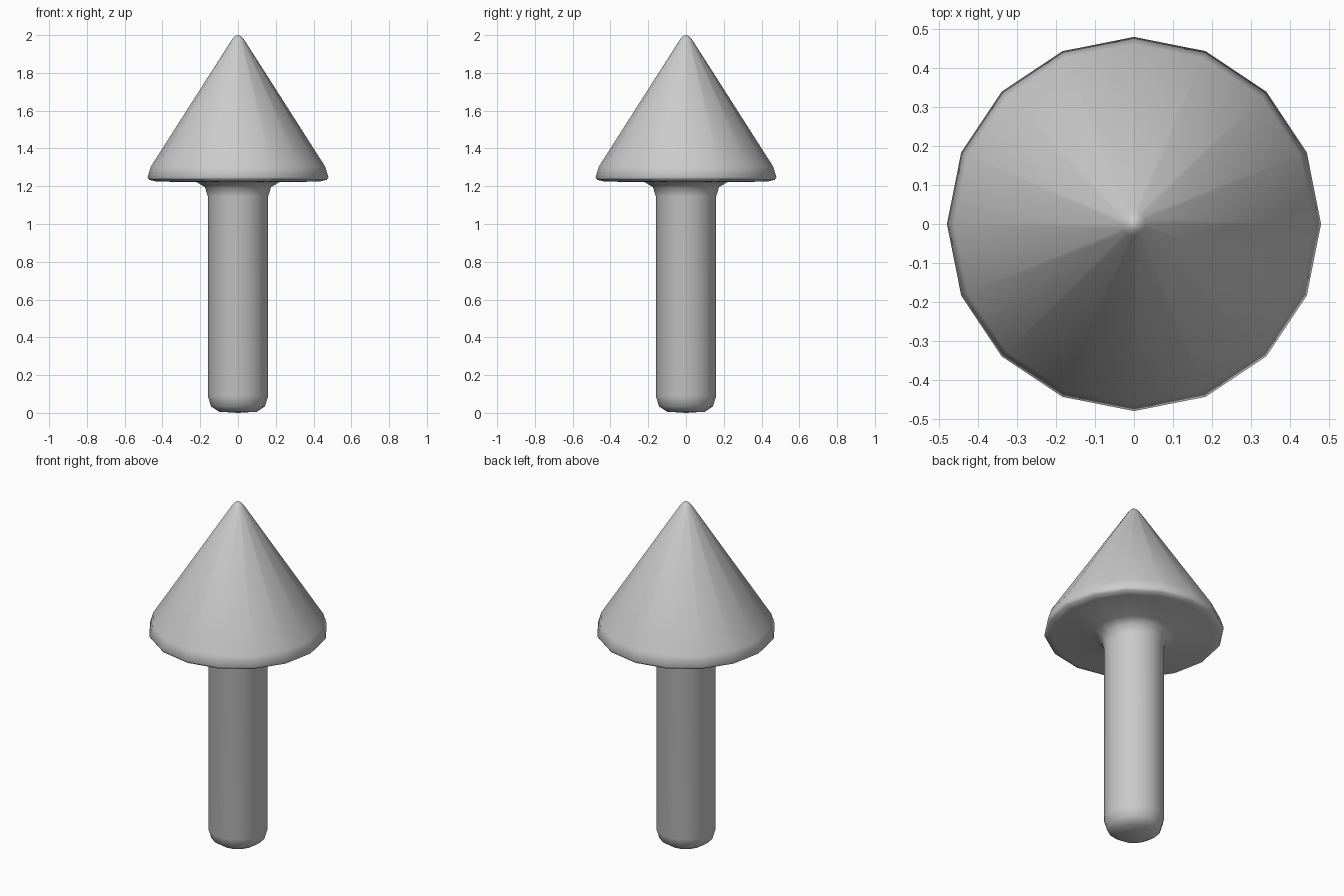
import bpy, bmesh, math

if "Cube" in bpy.data.objects:
    bpy.data.objects.remove(bpy.data.objects["Cube"])

# Half profile (radius, height): stem base, stem, flare, cone rim, tip
PROFILE = [
    (0, 0), (0.10, 0.006), (0.143, 0.035), (0.16, 0.09),
    (0.16, 1.147), (0.175, 1.195), (0.217, 1.221),
    (0.435, 1.225), (0.47, 1.234), (0.479, 1.247), (0.461, 1.305),
    (0.03, 1.98), (0.014, 1.996), (0, 2.0),
]
SIDES = 16


def lathe(name, profile, sides):
    bm = bmesh.new()
    verts = [bm.verts.new((r, 0, z)) for r, z in profile]
    edges = [bm.edges.new(pair) for pair in zip(verts, verts[1:])]
    bmesh.ops.spin(bm, geom=verts + edges, cent=(0, 0, 0), axis=(0, 0, 1),
                   angle=math.tau, steps=sides)
    bmesh.ops.remove_doubles(bm, verts=bm.verts[:], dist=0.0005)
    bmesh.ops.recalc_face_normals(bm, faces=bm.faces[:])
    for face in bm.faces:
        face.smooth = True
    mesh = bpy.data.meshes.new(name)
    bm.to_mesh(mesh)
    bm.free()
    obj = bpy.data.objects.new(name, mesh)
    bpy.context.collection.objects.link(obj)
    return obj


# Arrow: stem and cone head in one continuous surface
lathe("arrow", PROFILE, SIDES)
